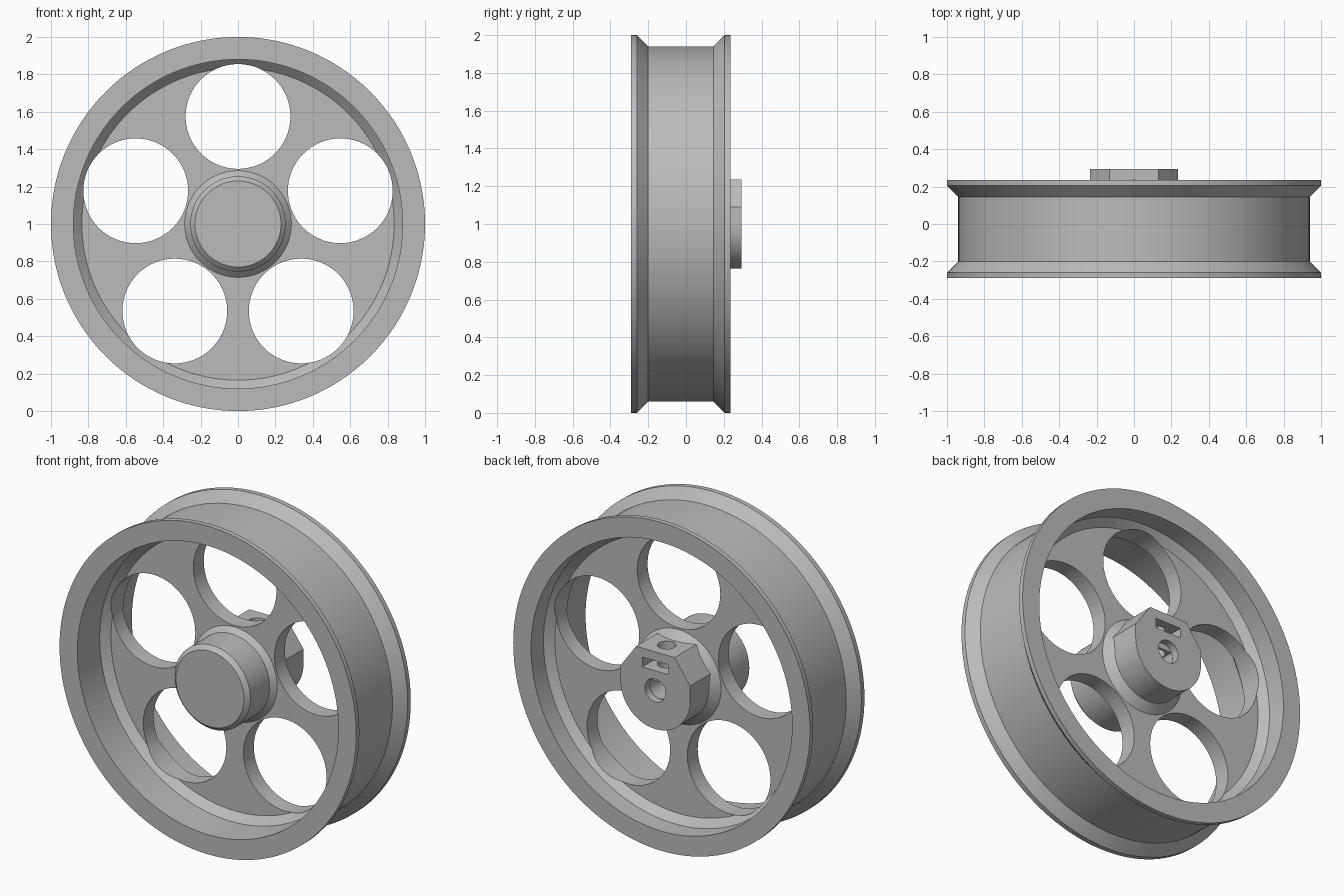
import bpy
import bmesh
from math import sin, cos, pi, radians
from mathutils import Matrix

if "Cube" in bpy.data.objects:
    bpy.data.objects.remove(bpy.data.objects["Cube"], do_unlink=True)

CENTRE = 1.0      # height of the axle
SEGMENTS = 128

grey = bpy.data.materials.new("plain grey")
grey.use_nodes = True
tint = (0.5, 0.5, 0.5, 1)
grey.diffuse_color = tint
grey.node_tree.nodes["Principled BSDF"].inputs["Base Color"].default_value = tint


def add_object(name, bm):
    bmesh.ops.recalc_face_normals(bm, faces=bm.faces)
    mesh = bpy.data.meshes.new(name)
    bm.to_mesh(mesh)
    bm.free()
    mesh.materials.append(grey)
    obj = bpy.data.objects.new(name, mesh)
    obj.location.z = CENTRE
    bpy.context.collection.objects.link(obj)
    return obj


def revolve(name, profile):
    """Turn a (radius, y) profile about the axle."""
    bm = bmesh.new()
    verts = [bm.verts.new((r, y, 0)) for r, y in profile]
    edges = [bm.edges.new(pair) for pair in zip(verts, verts[1:])]
    bmesh.ops.spin(bm, geom=verts + edges, cent=(0, 0, 0), axis=(0, 1, 0),
                   angle=2 * pi, steps=SEGMENTS, use_merge=True)
    bmesh.ops.remove_doubles(bm, verts=bm.verts, dist=1e-5)
    return add_object(name, bm)


def prism(name, outline, y0, y1):
    """Extrude an (x, z) outline along the axle."""
    bm = bmesh.new()
    face = bm.faces.new([bm.verts.new((x, y0, z)) for x, z in outline])
    new = bmesh.ops.extrude_face_region(bm, geom=[face])["geom"]
    moved = [v for v in new if isinstance(v, bmesh.types.BMVert)]
    bmesh.ops.translate(bm, verts=moved, vec=(0, y1 - y0, 0))
    return add_object(name, bm)


def arc(radius, start, end, steps, x=0, z=0):
    angles = [radians(start + (end - start) * i / steps) for i in range(steps + 1)]
    return [(x + radius * cos(a), z + radius * sin(a)) for a in angles]


def combine(target, tool, operation):
    mod = target.modifiers.new(tool.name, "BOOLEAN")
    mod.operation = operation
    mod.solver = "EXACT"
    mod.object = tool
    bpy.context.view_layer.objects.active = target
    bpy.ops.object.modifier_apply(modifier=mod.name)
    bpy.data.objects.remove(tool, do_unlink=True)


# Rim, web and front hub as one turned body
wheel = revolve("wheel", [
    (0, -0.27), (0.23, -0.27), (0.255, -0.245), (0.255, -0.06), (0.285, -0.03),
    (0.835, -0.03), (0.88, -0.075), (0.88, -0.29),
    (1, -0.29), (1, -0.26), (0.94, -0.2), (0.94, 0.145), (1, 0.205), (1, 0.235),
    (0.88, 0.235), (0.88, 0.115), (0.835, 0.07),
    (0.285, 0.07), (0.23, 0.12), (0, 0.12)])

# Rear hub with a flat top and bevelled shoulders
hub_outline = arc(0.235, 180, 360, 64) + [(0.235, 0.09), (0.13, 0.235),
                                          (-0.13, 0.235), (-0.235, 0.09)]
combine(wheel, prism("rear_hub", hub_outline, 0.02, 0.295), "UNION")

# Five round openings in the web
for i in range(5):
    a = radians(90 + 72 * i)
    ring = arc(0.28, 0, 360, 96, 0.575 * cos(a), 0.575 * sin(a))[:-1]
    combine(wheel, prism("web_hole", ring, -0.2, 0.2), "DIFFERENCE")

# Axle bore: round mouth, then a D-shaped socket
combine(wheel, prism("bore_mouth", arc(0.07, 0, 360, 48)[:-1], 0.25, 0.4), "DIFFERENCE")
combine(wheel, prism("bore_socket", arc(0.068, 150, 390, 40), -0.15, 0.26), "DIFFERENCE")

# Nut slot in the rear face
slot = [(-0.088, 0.12), (0.088, 0.12), (0.088, 0.18), (-0.088, 0.18)]
combine(wheel, prism("nut_slot", slot, 0.11, 0.4), "DIFFERENCE")

# Set screw hole from the flat top down to the bore
bm = bmesh.new()
bmesh.ops.create_cone(bm, cap_ends=True, segments=48, radius1=0.052, radius2=0.052,
                      depth=0.3, matrix=Matrix.Translation((0, 0.185, 0.16)))
combine(wheel, add_object("screw_hole", bm), "DIFFERENCE")

# Smooth curved walls, crisp edges
bpy.ops.object.select_all(action="DESELECT")
wheel.select_set(True)
bpy.context.view_layer.objects.active = wheel
bpy.ops.object.shade_smooth_by_angle(angle=radians(25))
